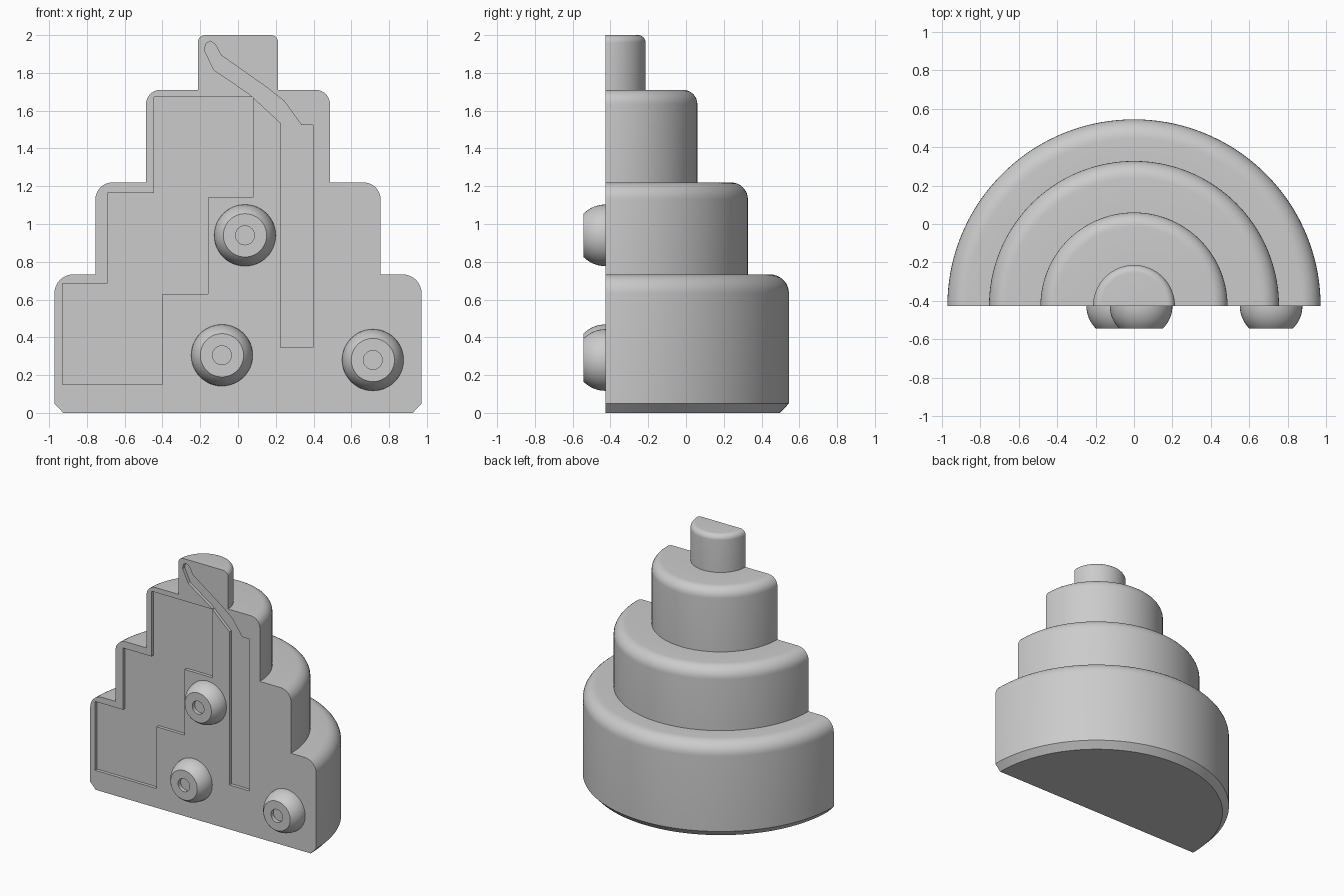
import bpy, bmesh
from math import pi, sin, cos, radians

cube = bpy.data.objects.get("Cube")
if cube:
    bpy.data.objects.remove(cube, do_unlink=True)

FRONT = -0.427   # y of the flat front, which holds the lathe axis
DEPTH = 0.025    # depth of the front recesses

grey = bpy.data.materials.new("plain grey")
grey.use_nodes = True
grey.diffuse_color = (0.6, 0.6, 0.6, 1)
grey.node_tree.nodes["Principled BSDF"].inputs["Base Color"].default_value = (0.6, 0.6, 0.6, 1)


def finish(bm, name):
    bmesh.ops.recalc_face_normals(bm, faces=bm.faces)
    mesh = bpy.data.meshes.new(name)
    bm.to_mesh(mesh)
    bm.free()
    mesh.materials.append(grey)
    obj = bpy.data.objects.new(name, mesh)
    bpy.context.collection.objects.link(obj)
    return obj


def select_only(obj):
    bpy.ops.object.select_all(action='DESELECT')
    obj.select_set(True)
    bpy.context.view_layer.objects.active = obj


def smooth(obj):
    select_only(obj)
    bpy.ops.object.shade_smooth_by_angle(angle=radians(30))


def lathe(name, profile, sweep, steps):
    """Revolve (radius, height) points about z; close an open sweep with one flat face."""
    bm = bmesh.new()
    rows = []
    for i in range(steps + 1):
        a = sweep * i / steps
        rows.append([bm.verts.new((r * cos(a), r * sin(a), h)) for r, h in profile])
    for p, q in zip(rows, rows[1:]):
        for j in range(len(profile) - 1):
            bm.faces.new((p[j], q[j], q[j + 1], p[j + 1]))
    bmesh.ops.remove_doubles(bm, verts=bm.verts, dist=1e-5)
    rim = [e for e in bm.edges if e.is_boundary]
    if rim:
        bmesh.ops.contextual_create(bm, geom=rim)
    return finish(bm, name)


def recess_cutter(name, outline):
    """Prism over an (x, z) outline, reaching DEPTH behind the front."""
    bm = bmesh.new()
    face = bm.faces.new([bm.verts.new((x, FRONT - 0.1, z)) for x, z in outline])
    new = bmesh.ops.extrude_face_region(bm, geom=[face])["geom"]
    bmesh.ops.translate(bm, vec=(0, 0.1 + DEPTH, 0),
                        verts=[v for v in new if isinstance(v, bmesh.types.BMVert)])
    cutter = finish(bm, name)
    cutter.hide_render = True
    return cutter


# Stepped half-round body: each tier is radius, top height, rounding
profile = [(0, 0), (0.925, 0), (0.972, 0.05)]
tiers = [(0.972, 0.733, 0.1), (0.755, 1.22, 0.09), (0.487, 1.71, 0.075), (0.213, 2.0, 0.04)]
for n, (radius, top, f) in enumerate(tiers):
    if n:
        profile.append((radius, tiers[n - 1][1]))
    for k in range(9):
        a = k / 8 * pi / 2
        profile.append((radius - f + f * cos(a), top - f + f * sin(a)))
profile.append((0, 2.0))
body = lathe("stepped_body", profile, pi, 72)
body.location.y = FRONT

# Shallow recesses in the front: a stepped panel and a bent slot
panel = [(-0.93, 0.15), (-0.40, 0.15), (-0.40, 0.63), (-0.16, 0.63), (-0.16, 1.14), (0.08, 1.14),
         (0.08, 1.672), (-0.445, 1.672), (-0.445, 1.165), (-0.69, 1.165), (-0.69, 0.685), (-0.93, 0.685)]
slot = [(0.225, 0.345), (0.397, 0.345), (0.397, 1.525), (0.335, 1.525), (0.245, 1.65), (0.15, 1.725),
        (-0.09, 1.894), (-0.12, 1.95), (-0.147, 1.968), (-0.17, 1.955), (-0.178, 1.92),
        (-0.127, 1.815), (0.058, 1.69), (0.225, 1.535)]
for name, outline in (("panel_cutter", panel), ("slot_cutter", slot)):
    cutter = recess_cutter(name, outline)
    mod = body.modifiers.new(name, 'BOOLEAN')
    mod.operation = 'DIFFERENCE'
    mod.solver = 'EXACT'
    mod.object = cutter
    select_only(body)
    bpy.ops.object.modifier_apply(modifier=mod.name)
    bpy.data.objects.remove(cutter, do_unlink=True)
smooth(body)

# Domed knobs with a flat nose and a small round hole
R, NOSE = 0.163, 0.116
dome = [(0, -0.01), (R, -0.01)]
for k in range(9):
    h = R * sin(k / 8 * 0.791)
    dome.append(((R * R - h * h) ** 0.5, h))
dome += [(0.05, NOSE), (0.05, NOSE - 0.03), (0, NOSE - 0.03)]
for name, x, z in (("upper_knob", 0.037, 0.94), ("lower_middle_knob", -0.085, 0.305),
                   ("lower_left_knob", 0.714, 0.28)):
    knob = lathe(name, dome, 2 * pi, 48)
    knob.location = (x, FRONT, z)
    knob.rotation_euler.x = pi / 2
    smooth(knob)
